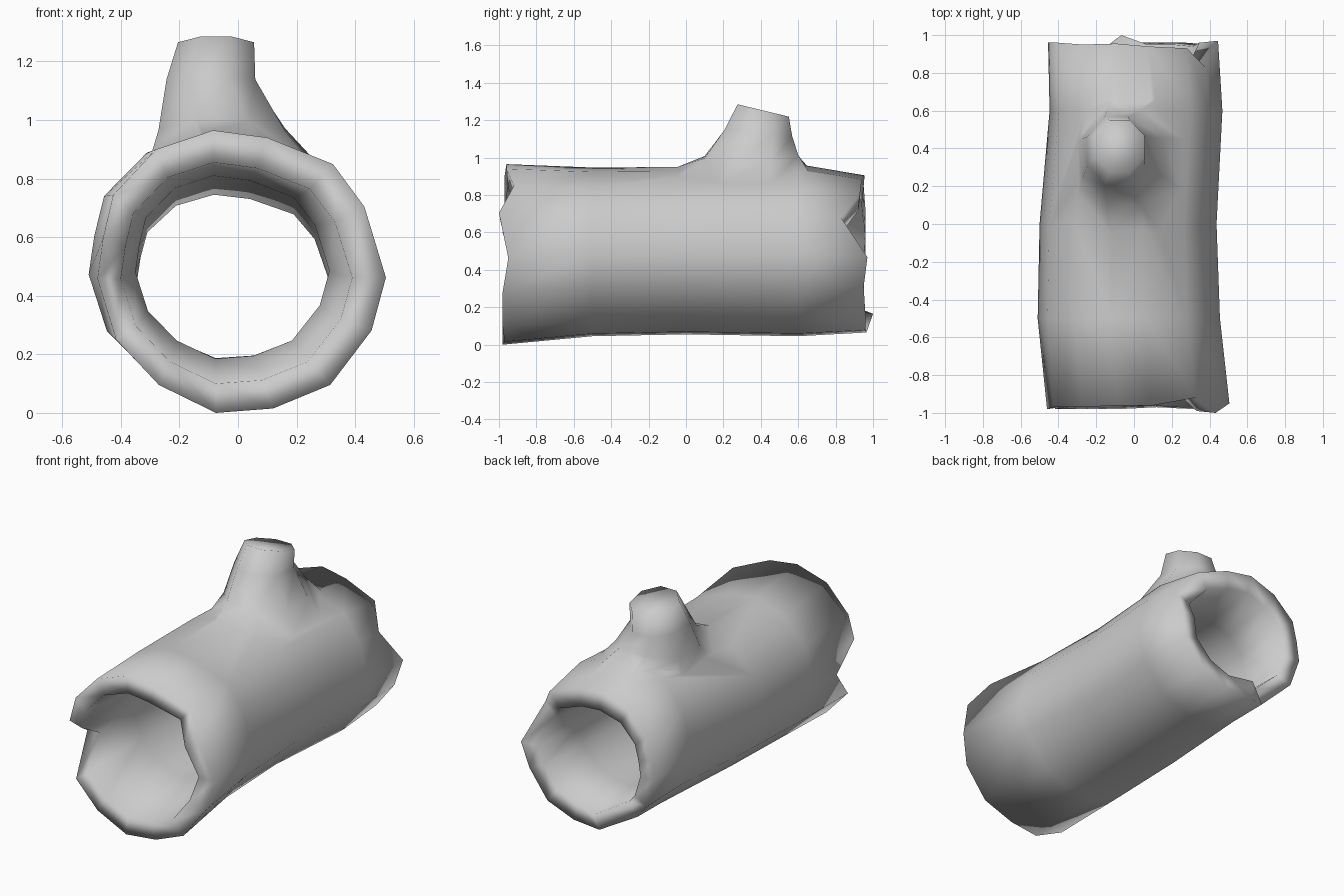
import bpy, bmesh, math
from mathutils import Vector
from mathutils.bvhtree import BVHTree

if "Cube" in bpy.data.objects:
    bpy.data.objects.remove(bpy.data.objects["Cube"])

# Cross-section of the trunk (x, z), starting at the top and going round over -x
PROFILE = [(-.1, .965), (-.3, .9), (-.45, .745), (-.485, .6), (-.505, .46), (-.44, .255),
           (-.29, .1), (-.09, .005), (.11, .02), (.31, .1), (.455, .285), (.505, .465),
           (.43, .705), (.32, .85), (.09, .94)]

# Broken end edges: y of each rim corner
FRONT = [-.96, -.97, -.97, -.98, -.78, -.98, -.98, -.98, -.97, -.98, -.98, -.95, -1.0, -.92, -.96]
BACK = [.955, .95, .96, .96, .96, .95, .85, .965, .96, .96, .95, .97, .83, .93, .94]
FRONT_IN = [y + .01 for y in FRONT]
BACK_IN = [y - .01 for y in BACK]
BACK_IN[7] = 1.0
BACK_IN[12] = .85

# Stations: y value(s), x min, x max, z min, z max
OUTER = [(FRONT, -.48, .505, .0, .965), (-.5, -.51, .455, .045, .947), (0, -.5, .437, .055, .95),
         (.6, -.447, .468, .045, .965), (BACK, -.455, .445, .065, .905)]
INNER = [(BACK_IN, -.355, .345, .165, .79), (.6, -.345, .31, .187, .745),
         (-.5, -.35, .312, .185, .81), (FRONT_IN, -.4, .39, .1, .855)]


def fit_ring(ys, x0, x1, z0, z1):
    pts = []
    for i, (px, pz) in enumerate(PROFILE):
        y = ys[i] if isinstance(ys, list) else ys
        pts.append((x0 + (px + .505) / 1.01 * (x1 - x0), y,
                    z0 + (pz - .005) / .96 * (z1 - z0)))
    return pts


def loft(name, rings, closed=False):
    """Smooth skin through rings; closed joins last to first, otherwise ends are capped."""
    bm = bmesh.new()
    rows = [[bm.verts.new(p) for p in r] for r in rings]
    n = len(rows[0])
    for k in range(len(rows) if closed else len(rows) - 1):
        a, b = rows[k], rows[(k + 1) % len(rows)]
        for i in range(n):
            j = (i + 1) % n
            bm.faces.new((a[i], a[j], b[j], b[i]))
    if not closed:
        bm.faces.new(rows[0])
        bm.faces.new(rows[-1])
    bmesh.ops.recalc_face_normals(bm, faces=bm.faces)
    for f in bm.faces:
        f.smooth = True
    tree = BVHTree.FromBMesh(bm)
    mesh = bpy.data.meshes.new(name)
    bm.to_mesh(mesh)
    bm.free()
    obj = bpy.data.objects.new(name, mesh)
    bpy.context.collection.objects.link(obj)
    return obj, tree


# Hollow trunk
trunk, skin = loft("hollow_trunk", [fit_ring(*s) for s in OUTER + INNER], closed=True)


# Branch stub: flared foot that sits on the trunk, then tapering rings
def oval(x0, x1, y0, y1, z_of):
    pts = []
    for i in range(8):
        a = math.tau * (i + .5) / 8
        x = (x0 + x1) / 2 + (x1 - x0) / 1.92 * math.cos(a)
        y = (y0 + y1) / 2 + (y1 - y0) / 1.92 * math.sin(a)
        pts.append((x, y, z_of(x, y)))
    return pts


def on_trunk(lift):
    return lambda x, y: skin.ray_cast(Vector((x, y, 2)), Vector((0, 0, -1)))[0].z + lift


branch, _ = loft("branch_stub", [
    oval(-.31, .33, -.1, .69, on_trunk(-.015)),
    oval(-.28, .17, .09, .61, on_trunk(.065)),
    oval(-.25, .065, .2, .575, lambda x, y: 1.13 - .1 * (y - .4)),
    oval(-.21, .06, .27, .555, lambda x, y: 1.255 - .24 * (y - .4)),
])

# Merge the branch into the trunk so the bark shades as one surface
mod = trunk.modifiers.new("join_branch", 'BOOLEAN')
mod.operation = 'UNION'
mod.solver = 'EXACT'
mod.object = branch
bpy.context.view_layer.objects.active = trunk
trunk.select_set(True)
bpy.ops.object.modifier_apply(modifier=mod.name)
bpy.data.objects.remove(branch)
